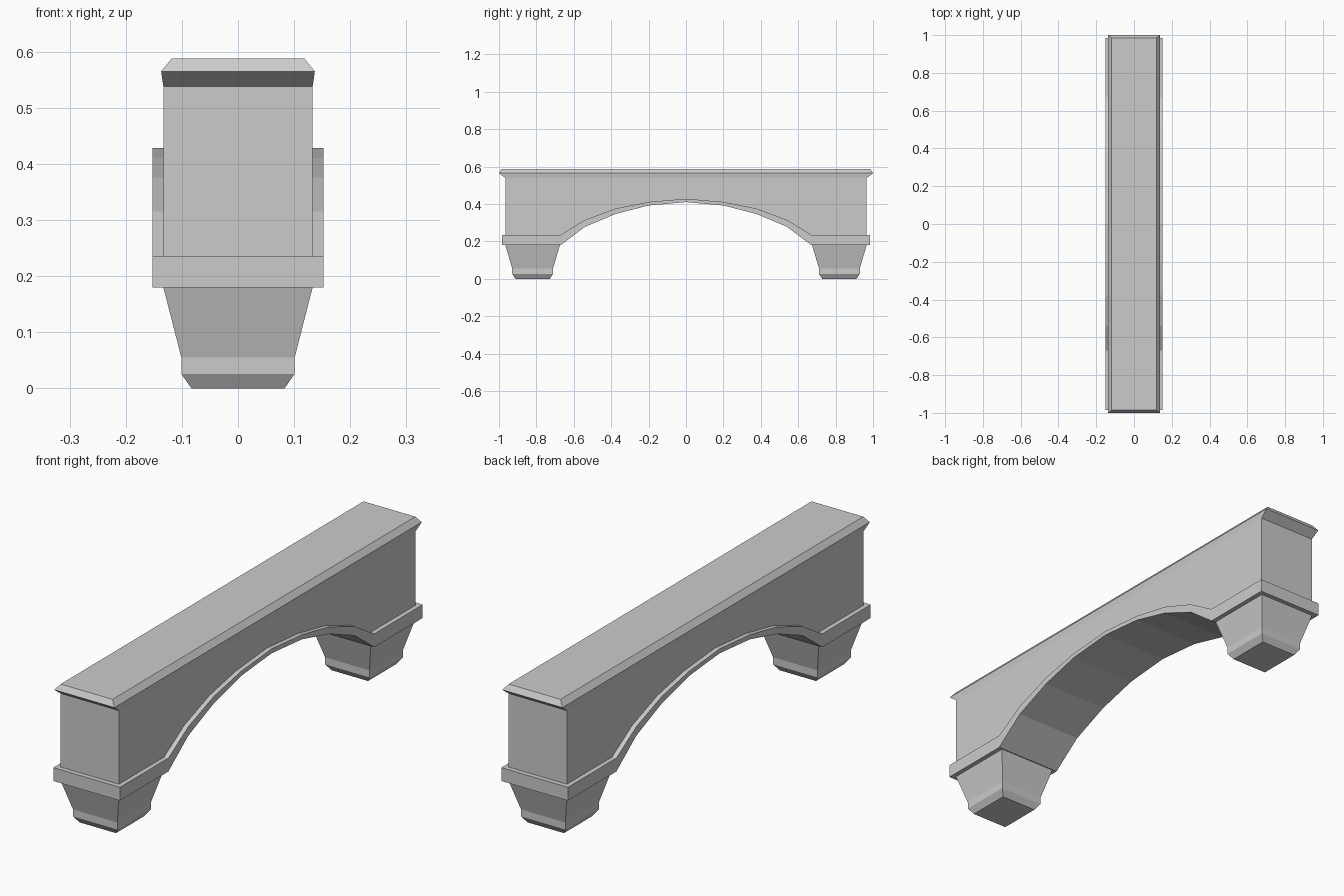
import bpy, bmesh

if "Cube" in bpy.data.objects:
    bpy.data.objects.remove(bpy.data.objects["Cube"])


def finish(name, bm):
    bmesh.ops.recalc_face_normals(bm, faces=bm.faces)
    mesh = bpy.data.meshes.new(name)
    bm.to_mesh(mesh)
    bm.free()
    obj = bpy.data.objects.new(name, mesh)
    bpy.context.collection.objects.link(obj)
    return obj


def stack(name, rings, cy=0.0):
    """Rectangular sections (half x, half y, z) joined from bottom to top."""
    bm = bmesh.new()
    loops = [[bm.verts.new((sx * hx, cy + sy * hy, z))
              for sx, sy in ((-1, -1), (1, -1), (1, 1), (-1, 1))]
             for hx, hy, z in rings]
    for a, b in zip(loops, loops[1:]):
        for i in range(4):
            j = (i + 1) % 4
            bm.faces.new((a[i], a[j], b[j], b[i]))
    bm.faces.new(loops[0][::-1])
    bm.faces.new(loops[-1])
    return finish(name, bm)


def strip_prism(name, half_x, lower, upper):
    """Solid between two matching (y, z) lines, extruded across x."""
    bm = bmesh.new()
    cols = [[bm.verts.new((x, y, z)) for x, (y, z) in
             ((-half_x, l), (half_x, l), (half_x, u), (-half_x, u))]
            for l, u in zip(lower, upper)]
    for a, b in zip(cols, cols[1:]):
        for i in range(4):
            j = (i + 1) % 4
            bm.faces.new((a[i], a[j], b[j], b[i]))
    bm.faces.new(cols[0])
    bm.faces.new(cols[-1][::-1])
    return finish(name, bm)


def mirrored(half):
    return [(-y, z) for y, z in half] + [(y, z) for y, z in reversed(half) if y > 0]


# Arch lines, from the outer end to the crown
low = mirrored([(0.985, 0.18), (0.67, 0.18), (0.54, 0.278), (0.375, 0.347), (0.2, 0.392), (0, 0.41)])
high = mirrored([(0.985, 0.235), (0.67, 0.235), (0.54, 0.315), (0.375, 0.376), (0.2, 0.411), (0, 0.428)])

# Moulding band following the arch
strip_prism("arch_band", 0.152, low, high)

# Main wall above the arch
base = [(max(-0.965, min(0.965, y)), z) for y, z in high]
strip_prism("arch_wall", 0.133, base, [(y, 0.538) for y, z in base])

# Flared and bevelled top cap
stack("top_cap", [(0.133, 0.965, 0.538), (0.137, 1.0, 0.565), (0.118, 0.985, 0.588)])

# Tapered feet at both ends
for side, cy in (("front", -0.82), ("back", 0.82)):
    stack(side + "_foot", [(0.083, 0.092, 0.0), (0.101, 0.109, 0.026),
                           (0.101, 0.109, 0.055), (0.133, 0.146, 0.18)], cy)
